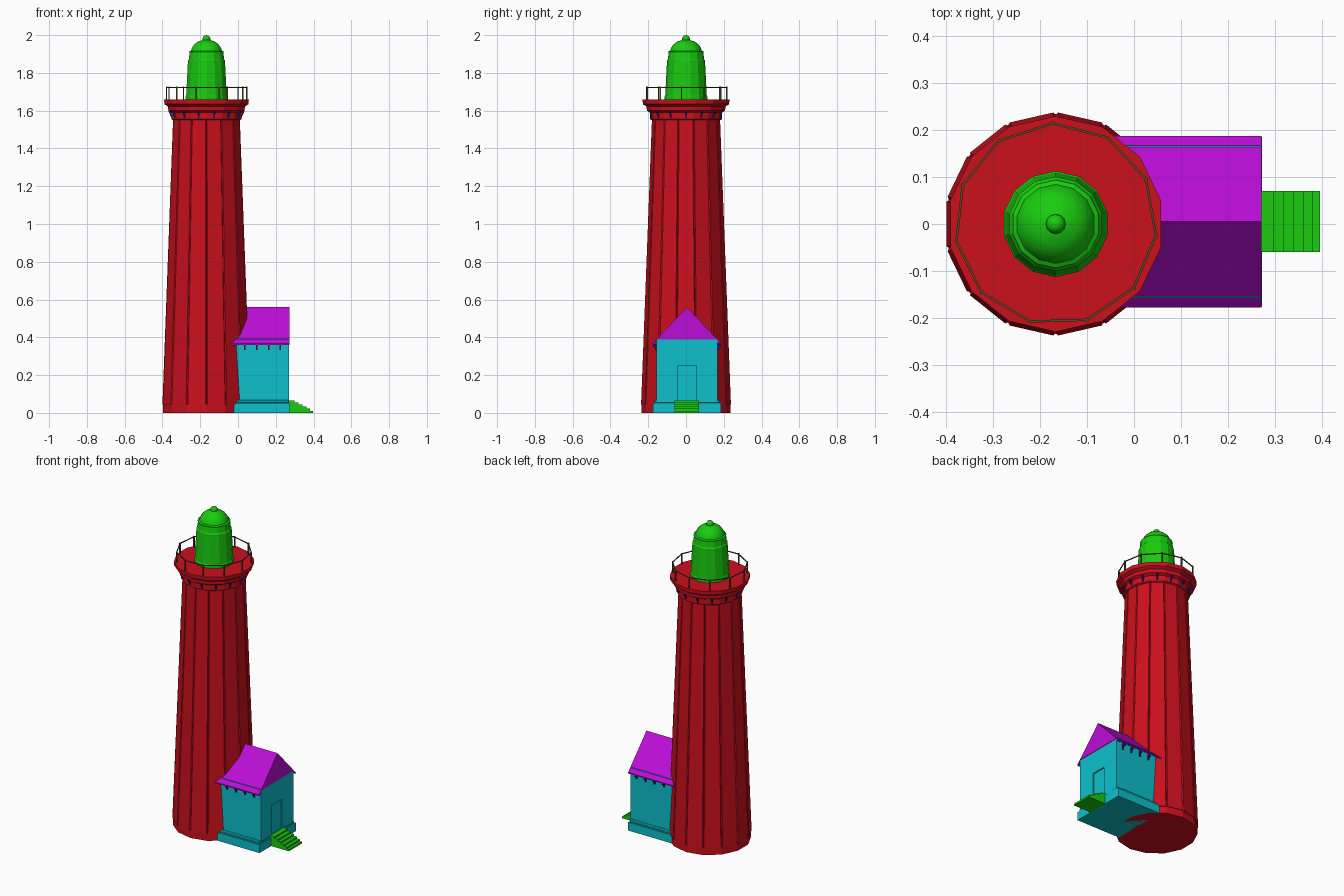
import bpy, math
from mathutils import Vector

if "Cube" in bpy.data.objects:
    bpy.data.objects.remove(bpy.data.objects["Cube"])

N = 14                      # sides of the tower
CX = -0.167                 # tower axis
HY = 0.005                  # annex centre line


def material(name, c):
    m = bpy.data.materials.new(name)
    m.diffuse_color = (*c, 1)
    m.use_nodes = True
    m.node_tree.nodes["Principled BSDF"].inputs["Base Color"].default_value = m.diffuse_color
    return m


RED = material("red", (0.6, 0.005, 0.012))
GREEN = material("green", (0.01, 0.6, 0.005))
CYAN = material("cyan", (0.004, 0.53, 0.6))
PURPLE = material("purple", (0.5, 0.004, 0.68))
NAVY = material("navy", (0.01, 0.01, 0.25))
BROWN = material("brown", (0.12, 0.06, 0.02))


def mesh(name, verts, faces, mat):
    me = bpy.data.meshes.new(name)
    me.from_pydata(verts, [], faces)
    me.materials.append(mat)
    ob = bpy.data.objects.new(name, me)
    bpy.context.collection.objects.link(ob)
    return ob


def loft(name, rings, mat):
    """Skin equal-length rings and cap both ends."""
    n = len(rings[0])
    faces = [(i * n + j, i * n + (j + 1) % n, (i + 1) * n + (j + 1) % n, (i + 1) * n + j)
             for i in range(len(rings) - 1) for j in range(n)]
    faces += [tuple(range(n))[::-1], tuple(range((len(rings) - 1) * n, len(rings) * n))]
    return mesh(name, [p for r in rings for p in r], faces, mat)


def corner(k, r, z):
    a = math.pi / 2 + k * 2 * math.pi / N
    return Vector((CX + r * math.cos(a), r * math.sin(a), z))


def turned(name, profile, mat):
    return loft(name, [[corner(k, r, z) for k in range(N)] for r, z in profile], mat)


def box(name, x, y, z, mat, bevel=0):
    ob = loft(name, [[(x[0], y[0], h), (x[1], y[0], h), (x[1], y[1], h), (x[0], y[1], h)] for h in z], mat)
    if bevel:
        b = ob.modifiers.new("bevel", "BEVEL")
        b.width, b.segments = bevel, 1
    return ob


def extrude(name, profile, axis, lo, hi, mat):
    """Extrude a profile (u, z) along x or y."""
    put = (lambda t, u, z: (t, u, z)) if axis == "x" else (lambda t, u, z: (u, -t, z))
    return loft(name, [[put(t, u, z) for u, z in profile] for t in (lo, hi)], mat)


def bar(name, a, b, radius, mat):
    a, b = Vector(a), Vector(b)
    d = (b - a).normalized()
    s = d.cross(Vector((0, 0, 1)) if abs(d.z) < 0.9 else Vector((1, 0, 0))).normalized() * radius
    t = d.cross(s)
    return loft(name, [[p + s + t, p - s + t, p - s - t, p + s - t][::-1] for p in (a, b)], mat)


# Tower foot, then shaft with a groove down each corner
turned("tower_foot", [(0.235, 0), (0.235, 0.05)], RED)
shaft = []
for r, z in ((0.239, 0.045), (0.181, 1.56)):
    ring = []
    for k in range(N):
        ring += [corner(k, r, z).lerp(corner(k - 1, r, z), 0.05), corner(k, r - 0.007, z),
                 corner(k, r, z).lerp(corner(k + 1, r, z), 0.05)]
    shaft.append(ring)
loft("tower_shaft", shaft, RED)

# Gallery cornice
turned("gallery", [(0.183, 1.55), (0.19, 1.555), (0.19, 1.59), (0.207, 1.6), (0.209, 1.622),
                   (0.228, 1.634), (0.23, 1.658)], RED)

# Cornice brackets, one per face
for k in range(N):
    a = corner(k, 0.186, 1.562).lerp(corner(k + 1, 0.186, 1.562), 0.5)
    b = corner(k, 0.203, 1.6).lerp(corner(k + 1, 0.203, 1.6), 0.5)
    bar(f"cornice_bracket_{k}", a, (b.x, b.y, 1.6), 0.004, NAVY)
    bar(f"cornice_block_{k}", (a.x, a.y, 1.592), (b.x, b.y, 1.592), 0.0045, NAVY)

# Railing
posts = []
for k in range(11):
    a = math.radians(-6.4) + k * math.tau / 11
    posts.append((CX + 0.215 * math.cos(a), 0.215 * math.sin(a)))
for k, (x, y) in enumerate(posts):
    bar(f"rail_post_{k}", (x, y, 1.655), (x, y, 1.727), 0.0035, BROWN)
    bar(f"hand_rail_{k}", (*posts[k - 1], 1.722), (x, y, 1.722), 0.0025, BROWN)

# Lantern with dome and ball finial
turned("lantern", [(0.113, 1.655), (0.113, 1.675), (0.11, 1.68), (0.101, 1.855), (0.101, 1.865),
                   (0.096, 1.872), (0.092, 1.905), (0.094, 1.912), (0.085, 1.917)], GREEN)
dome = turned("dome", [(0.085, 1.915), (0.079, 1.932), (0.066, 1.951), (0.046, 1.966), (0.02, 1.974)], GREEN)
bpy.ops.mesh.primitive_uv_sphere_add(segments=12, ring_count=8, radius=0.021, location=(CX, 0, 1.979))
ball = bpy.context.object
ball.name = "finial"
ball.data.materials.append(GREEN)
for ob in (dome, ball):
    for p in ob.data.polygons:
        p.use_smooth = len(p.vertices) <= 4

# Annex plinth and walls (doorway drawn by a thin recessed panel gap)
box("plinth", (-0.035, 0.273), (HY - 0.181, HY + 0.181), (0, 0.052), CYAN)
box("plinth_top", (-0.035, 0.27), (HY - 0.174, HY + 0.174), (0.05, 0.068), CYAN, 0.005)
walls = box("annex_walls", (-0.05, 0.269), (HY - 0.162, HY + 0.162), (0.06, 0.392), CYAN)
cutter = box("door_cutter", (0.258, 0.3), (HY - 0.05, HY + 0.05), (0.069, 0.25), CYAN)
cutter.hide_render = True
cutter.hide_viewport = True
cut = walls.modifiers.new("doorway", "BOOLEAN")
cut.object, cut.operation, cut.solver = cutter, "DIFFERENCE", "EXACT"
box("door", (0.25, 0.264), (HY - 0.047, HY + 0.047), (0.068, 0.247), CYAN)

# Gabled roof with overhanging eaves
half = [(0.163, 0.388), (0.163, 0.374), (0.183, 0.36), (0.183, 0.367)]
roof = [(HY + y, z) for y, z in half] + [(HY, 0.56)] + [(HY - y, z) for y, z in half[::-1]]
extrude("roof", roof, "x", -0.06, 0.272, PURPLE)

# Eave brackets on both sides
for s in (-1, 1):
    for i, x in enumerate((0.035, 0.1, 0.163, 0.224)):
        box(f"eave_bracket_{s}_{i}", (x - 0.004, x + 0.004),
            sorted((HY + s * 0.158, HY + s * 0.181)), (0.35, 0.366), NAVY)
        box(f"eave_bracket_foot_{s}_{i}", (x - 0.004, x + 0.004),
            sorted((HY + s * 0.158, HY + s * 0.17)), (0.332, 0.352), NAVY)

# Entrance steps
edges = [0.298, 0.32, 0.341, 0.362, 0.382, 0.397]
profile = [(0.265, 0), (0.265, 0.066)]
for i, x in enumerate(edges):
    h = 0.066 * (6 - i) / 6
    profile += [(x, h), (x, h - 0.011)]
extrude("steps", profile[::-1], "y", -HY - 0.065, -HY + 0.065, GREEN)

# Consistent outward normals
import bmesh
for ob in bpy.data.objects:
    bm = bmesh.new()
    bm.from_mesh(ob.data)
    bmesh.ops.recalc_face_normals(bm, faces=bm.faces)
    bm.to_mesh(ob.data)
    bm.free()
